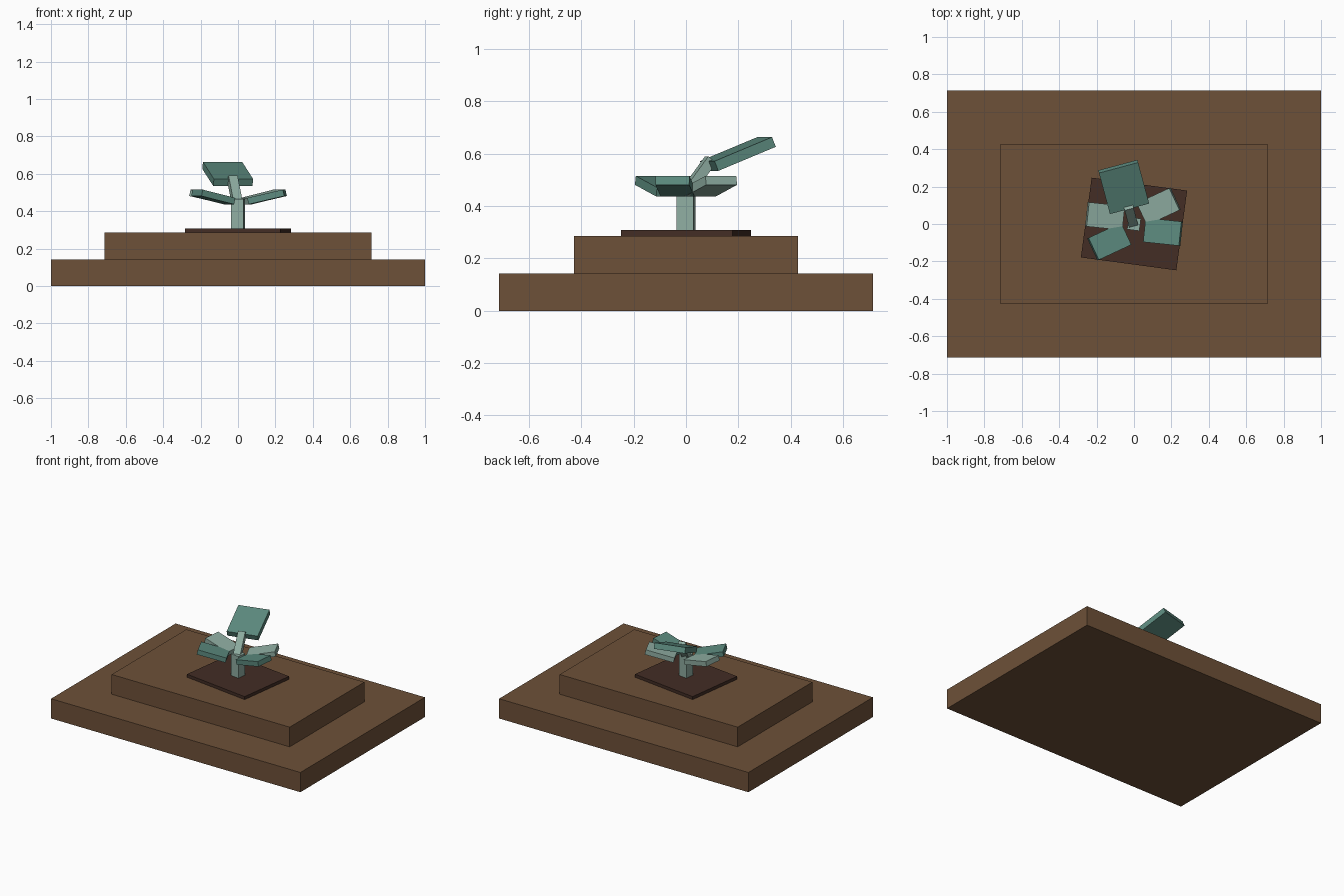
import bpy
from math import radians

cube = bpy.data.objects.get("Cube")
if cube:
    bpy.data.objects.remove(cube, do_unlink=True)


def material(name, rgb):
    m = bpy.data.materials.new(name)
    m.use_nodes = True
    m.diffuse_color = (*rgb, 1)
    m.node_tree.nodes["Principled BSDF"].inputs["Base Color"].default_value = (*rgb, 1)
    return m


wood = material("brown_earth", (0.155, 0.082, 0.040))
dark = material("dark_soil", (0.056, 0.026, 0.018))
sage = material("pale_sage", (0.275, 0.42, 0.36))
teal = material("leaf_teal", (0.107, 0.254, 0.209))


def box(name, size, centre, mat, rot=(0, 0, 0)):
    """Box with given size, centre and rotation in degrees."""
    bpy.ops.mesh.primitive_cube_add(size=1, location=centre,
                                    rotation=[radians(a) for a in rot])
    ob = bpy.context.object
    ob.name = name
    ob.scale = size
    bpy.ops.object.transform_apply(location=False, rotation=False, scale=True)
    ob.data.materials.append(mat)
    return ob


# Stepped ground and the soil slab
box("ground_base", (2, 1.427, 0.143), (0, 0, 0.0715), wood)
box("ground_step", (1.428, 0.855, 0.143), (0, 0, 0.2145), wood)
box("soil_slab", (0.515, 0.43, 0.022), (0, 0, 0.297), dark, (0, 0, -7.7))

# Stem
box("stem", (0.066, 0.066, 0.157), (0, 0, 0.3865), sage, (0, 0, -7.7))

# Two opposite pairs of side leaves, tilted up outwards
leaves = [("side_leaf", 0.155, -0.042, -6, teal, sage),
          ("diagonal_leaf", 0.132, 0.094, 25, sage, teal)]
for name, x, y, yaw, left_mat, right_mat in leaves:
    for side, s, mat in (("left", 1, left_mat), ("right", -1, right_mat)):
        box(f"{name}_{side}", (0.197, 0.13, 0.035), (s * x, s * y, 0.476), mat,
            (0, -13, yaw if s > 0 else yaw + 180))

# Leaning stalk and the large upper leaf
box("upper_stalk", (0.05, 0.04, 0.17), (-0.017, 0.045, 0.51), sage, (-37, 0, 15))
box("upper_leaf", (0.217, 0.245, 0.04), (-0.055, 0.198, 0.599), teal, (22, 0, 15))
